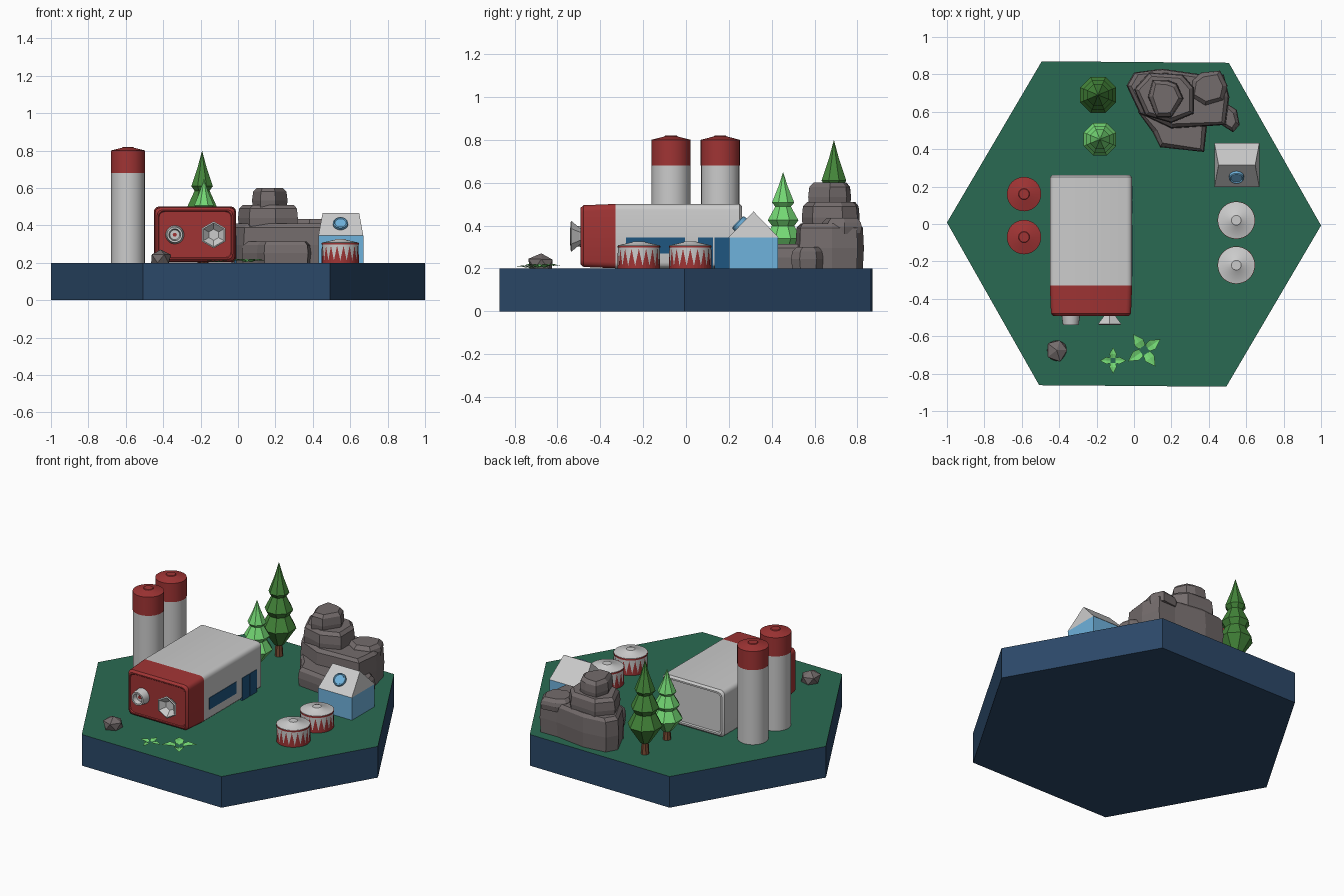
import bpy, bmesh, random
from math import sin, cos, pi, radians, atan2
from mathutils import Vector, Matrix

if "Cube" in bpy.data.objects:
    bpy.data.objects.remove(bpy.data.objects["Cube"])

random.seed(4)

def mat(name, hexcode):
    rgb = [int(hexcode[i:i + 2], 16) / 255 for i in (0, 2, 4)]
    m = bpy.data.materials.new(name)
    m.diffuse_color = (*[(c / 12.92 if c < .04 else ((c + .055) / 1.055) ** 2.4) for c in rgb], 1)
    m.use_nodes = True
    m.node_tree.nodes["Principled BSDF"].inputs["Base Color"].default_value = m.diffuse_color
    return m

GREEN, NAVY, RED = mat("grass", "2a6a52"), mat("navy", "2b4868"), mat("red", "a03434")
BLUE, GLASS, ROCK = mat("light_blue", "6fb2dc"), mat("window_blue", "1f5680"), mat("rock", "746c6c")
DARK, LIGHT, BROWN = mat("dark_leaf", "44863a"), mat("light_leaf", "74d874"), mat("bark", "7a4c34")

def finish(name, bm, m=None, smooth=None):
    bmesh.ops.remove_doubles(bm, verts=bm.verts, dist=1e-5)
    bmesh.ops.recalc_face_normals(bm, faces=bm.faces)
    me = bpy.data.meshes.new(name)
    bm.to_mesh(me)
    bm.free()
    ob = bpy.data.objects.new(name, me)
    bpy.context.collection.objects.link(ob)
    if m:
        me.materials.append(m)
    if smooth:
        bpy.ops.object.select_all(action='DESELECT')
        ob.select_set(True)
        bpy.context.view_layer.objects.active = ob
        bpy.ops.object.shade_smooth_by_angle(angle=radians(smooth))
    return ob

def loft(name, rings, m=None, smooth=None, close=False):
    """Skin a stack of equal-length rings; cap the ends, or join last to first."""
    bm = bmesh.new()
    vs = [[bm.verts.new(p) for p in r] for r in rings]
    n = len(vs[0])
    for a, b in list(zip(vs, vs[1:])) + ([(vs[-1], vs[0])] if close else []):
        for i in range(n):
            bm.faces.new((a[i], a[(i + 1) % n], b[(i + 1) % n], b[i]))
    if not close:
        bm.faces.new(vs[0])
        bm.faces.new(vs[-1])
    return finish(name, bm, m, smooth)

def lathe(name, profile, n, loc, m=None, smooth=None, rot=None, start=0.0, close=False):
    """Turn an (r, z) profile round z, then rotate and place it."""
    mx = Matrix.Translation(loc) @ (rot or Matrix.Identity(4))
    rings = [[mx @ Vector((max(r, 1e-4) * cos(start + 2 * pi * i / n),
                           max(r, 1e-4) * sin(start + 2 * pi * i / n), z))
              for i in range(n)] for r, z in profile]
    return loft(name, rings, m, smooth, close)

def box(name, x0, x1, y0, y1, z0, z1, m=None):
    return loft(name, [[(x0, y0, z), (x1, y0, z), (x1, y1, z), (x0, y1, z)] for z in (z0, z1)], m)

# Hexagonal base with grass top
base = lathe("hex_base", [(1, 0), (1, .2)], 6, (0, 0, 0), NAVY, start=-.008)
base.data.materials.append(GREEN)
for p in base.data.polygons:
    if p.normal.z > .5:
        p.material_index = 1

# Main building: rounded cross-sections swept along y
def section(y, inset=0.0):
    w, h, c = .22 - inset, .15 - inset, .028
    pts = []
    for sx, sz, a0 in ((1, 1, 0), (-1, 1, 90), (-1, -1, 180), (1, -1, 270)):
        for k in range(4):
            a = radians(a0 + 30 * k)
            pts.append((-.23 + sx * (w - c) + c * cos(a), y, .351 + sz * (h - c) + c * sin(a)))
    return pts

loft("building_body", [section(-.33), section(.25), section(.262, .012), section(.262, .022),
                       section(.252, .026)], smooth=35)
loft("building_front", [section(-.33), section(-.478, .006), section(-.492, .018), section(-.492, .024),
                        section(-.487, .028)], RED, 35)
box("building_window", -.02, -.007, -.28, -.005, .27, .345, GLASS)
for y in (.055, .132):
    box("building_door", -.02, -.007, y, y + .07, .2, .345, GLASS)

# Front outlets, turned to face -y
face = Matrix.Rotation(pi / 2, 4, 'X')
lathe("round_outlet", [(.05, 0), (.042, .055), (.032, .055), (.026, .025), (.012, .025)], 20,
      (-.338, -.485, .35), None, 35, face)
lathe("round_outlet_core", [(.011, 0), (.011, .006)], 10, (-.338, -.51, .35), RED, None, face)
lathe("hex_horn", [(.034, 0), (.04, .012), (.072, .05), (.064, .054), (.03, .022)], 6,
      (-.13, -.485, .35), None, None, face, pi / 6)

# Two silos with red caps
for y in (.16, -.07):
    lathe("silo_wall", [(.09, .2), (.09, .68)], 24, (-.588, y, 0), None, 35)
    lathe("silo_cap", [(.092, .68), (.092, .8), (.03, .816), (.027, .82)], 24, (-.588, y, 0), RED, 35)

# Two low drums with zigzag sides
for y in (.02, -.22):
    c = (.547, y, 0)
    lathe("drum_wall", [(.097, .2), (.097, .3)], 36, c, None, 35)
    lathe("drum_rim", [(.097, .297), (.1, .297), (.1, .306), (.097, .306)], 36, c, RED, 35, close=True)
    lathe("drum_lid", [(.098, .3), (.098, .308), (.03, .323), (.026, .327)], 36, c, None, 35)
    bm = bmesh.new()
    P = lambda a, z: bm.verts.new((c[0] + .0995 * cos(a), c[1] + .0995 * sin(a), z))
    for i in range(18):
        a, h = 2 * pi * i / 18, pi / 18
        l, mid, r, top = P(a - h, .212), P(a, .212), P(a + h, .212), P(a, .292)
        bl, bmid, br = P(a - h, .2), P(a, .2), P(a + h, .2)
        for f in ((l, mid, top), (mid, r, top), (bl, bmid, mid, l), (bmid, br, r, mid)):
            bm.faces.new(f)
    finish("drum_zigzag", bm, RED)

# Small house with tapered gable roof and round skylight
box("house_walls", .43, .67, .2, .43, .2, .345, BLUE)
loft("house_roof", [[(.43, .198, .345), (.67, .198, .345), (.67, .432, .345), (.43, .432, .345)],
                    [(.452, .314, .465), (.648, .314, .465), (.648, .316, .465), (.452, .316, .465)]])
slope = Matrix.Rotation(atan2(.12, .116), 4, 'X')
lathe("house_skylight", [(.04, -.01), (.04, .016), (.034, .02), (.03, .014)], 16,
      (.548, .255, .404), BLUE, 35, slope)

# Two faceted fir trees
TIERS = [(.03, .075), (.1, .185), (.06, .265), (.082, .3), (.042, .385), (.06, .41), (.025, .51), (0, .6)]
for x, y, s, h, m in ((-.192, .69, 1.04, 1, DARK), (-.182, .453, .94, .75, LIGHT)):
    lathe("tree_trunk", [(.025, .2), (.018, .2 + .13 * h)], 8, (x, y, 0), BROWN)
    lathe("tree_foliage", [(r * s, .2 + z * h) for r, z in TIERS], 8, (x, y, 0), m, start=pi / 8)

# Rock stack: polygon outlines with chamfered tops
def rock(name, outline, z0, z1, chamfer=.02):
    pts = [Vector(p) for p in outline]
    mid = sum(pts, Vector((0, 0))) / len(pts)
    ring = lambda k, z: [(*(p + (mid - p).normalized() * k), z) for p in pts]
    loft(name, [ring(.006, z0), ring(0, z0 + (z1 - z0) * .45), ring(.006, z1 - chamfer),
                ring(.006 + chamfer, z1)], ROCK)

rock("rock_front_slab", [(.02, .6), (.1, .49), (.14, .41), (.375, .385), (.39, .52), (.3, .66), (.1, .68)], .2, .315)
rock("rock_main", [(-.04, .74), (.03, .59), (.2, .51), (.49, .53), (.51, .68), (.48, .8), (.36, .8),
                   (.15, .83), (.0, .81)], .2, .41)
rock("rock_right_low", [(.42, .56), (.53, .49), (.565, .53), (.55, .61), (.47, .66)], .2, .3)
rock("rock_right_lump", [(.3, .68), (.38, .63), (.48, .66), (.5, .74), (.46, .82), (.36, .81), (.31, .77)], .36, .435)
rock("rock_middle", [(0, .72), (.06, .58), (.2, .54), (.32, .59), (.32, .73), (.26, .8), (.08, .81)], .38, .51)
rock("rock_top", [(.075, .68), (.12, .57), (.2, .57), (.265, .67), (.23, .75), (.18, .77), (.1, .77)], .48, .6)

# Loose boulder
bm = bmesh.new()
bmesh.ops.create_icosphere(bm, subdivisions=1, radius=.066)
for v in bm.verts:
    v.co *= random.uniform(.88, 1.1)
    v.co = Vector((-.413 + v.co.x * .95, -.675 + v.co.y, max(.2, .218 + v.co.z * .85)))
finish("boulder", bm, ROCK)

# Four-leaf ground plants
for x, y, size, turn in ((-.112, -.73, .07, 0), (.055, -.675, .105, .6)):
    bm = bmesh.new()
    for k in range(4):
        a = turn + k * pi / 2
        mx = Matrix.Translation((x, y, .2)) @ Matrix.Rotation(a, 4, 'Z') @ Matrix.Scale(size, 4)
        L = [bm.verts.new(mx @ Vector(p)) for p in
             ((.2, 0, .04), (.5, -.27, .2), (.5, 0, .13), (.5, .27, .2), (1, 0, .12))]
        for f in ((0, 1, 2), (0, 2, 3), (1, 4, 2), (2, 4, 3)):
            bm.faces.new([L[i] for i in f])
        for s in (-1, 1):
            b = [bm.verts.new(mx @ Vector(p)) for p in ((.2, 0, .04), (.5, .27 * s, .2), (.2, .2 * s, .1))]
            bm.faces.new(b)
    finish("leafy_plant", bm, LIGHT)
